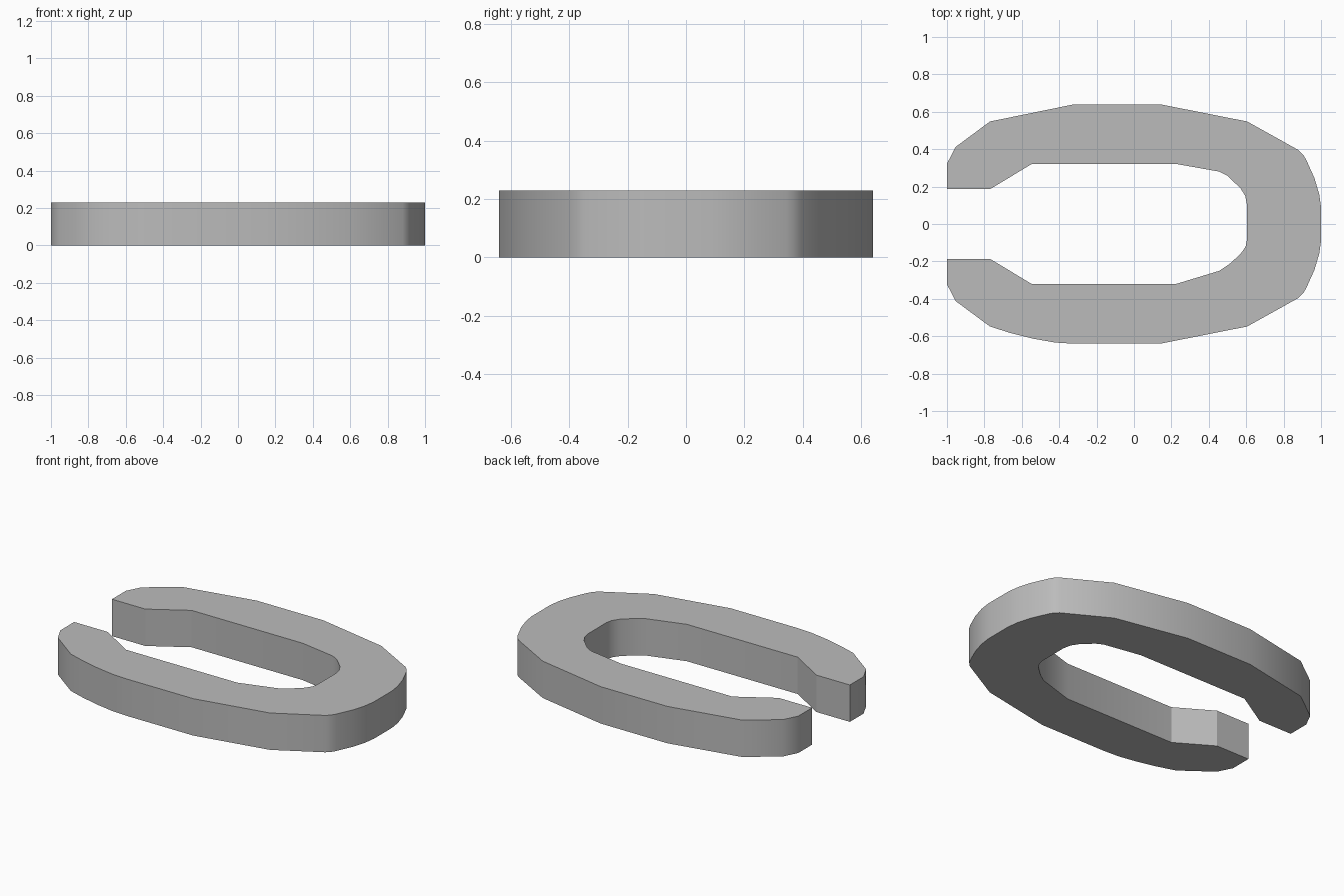
import bpy
import bmesh
from math import radians

HEIGHT = 0.23


def make_material(name, value):
    mat = bpy.data.materials.new(name)
    mat.use_nodes = True
    colour = (value, value, value, 1)
    mat.diffuse_color = colour
    mat.node_tree.nodes["Principled BSDF"].inputs["Base Color"].default_value = colour
    return mat


def extrude_outline(name, outline, height, material):
    """Turn a closed plan outline into a solid with smooth walls and sharp rims."""
    bm = bmesh.new()
    base = bm.faces.new([bm.verts.new((x, y, 0)) for x, y in outline])
    result = bmesh.ops.extrude_face_region(bm, geom=[base], use_keep_orig=True)
    top_verts = [g for g in result["geom"] if isinstance(g, bmesh.types.BMVert)]
    bmesh.ops.translate(bm, verts=top_verts, vec=(0, 0, height))
    bmesh.ops.recalc_face_normals(bm, faces=bm.faces)
    mesh = bpy.data.meshes.new(name)
    bm.to_mesh(mesh)
    bm.free()
    mesh.materials.append(material)
    obj = bpy.data.objects.new(name, mesh)
    bpy.context.collection.objects.link(obj)
    bpy.ops.object.select_all(action="DESELECT")
    obj.select_set(True)
    bpy.context.view_layer.objects.active = obj
    bpy.ops.object.shade_smooth_by_angle(angle=radians(30))
    return obj


def mirrored(points):
    return [(x, -y) for x, y in points]


default_cube = bpy.data.objects.get("Cube")
if default_cube:
    bpy.data.objects.remove(default_cube, do_unlink=True)

# Tapered tip and straight inner wall, shared by both arms
inner_arm = [(-1, .186), (-.77, .186), (-.545, .322), (.22, .322)]

# Rounded inner end of the slot, slightly different at back and front
inner_back = [(.457, .28), (.5, .258), (.57, .19), (.595, .15), (.605, .1)]
inner_front = [(.457, -.25), (.51, -.214), (.57, -.16), (.597, -.12), (.605, -.08)]

# Outer wall from the closed end round to the tip, shared by both arms
outer_bend = [(1, .09), (.99, .16), (.965, .245), (.92, .345), (.905, .37),
              (.88, .395), (.605, .548), (.14, .64), (-.32, .64)]
outer_tip = [(-.77, .548), (-.955, .411), (-1, .322)]

# The front arm bows gently where the back arm is straight
front_bow = [(-.42, -.634), (-.54, -.613), (-.66, -.583)]

back_inner = inner_arm + inner_back
front_inner = mirrored(inner_arm) + inner_front
back_outer = outer_bend + outer_tip
front_outer = mirrored(outer_bend) + front_bow + mirrored(outer_tip)
outline = back_inner + front_inner[::-1] + front_outer[::-1] + back_outer

grey = make_material("plain grey", 0.5)
extrude_outline("open_link", outline, HEIGHT, grey)
